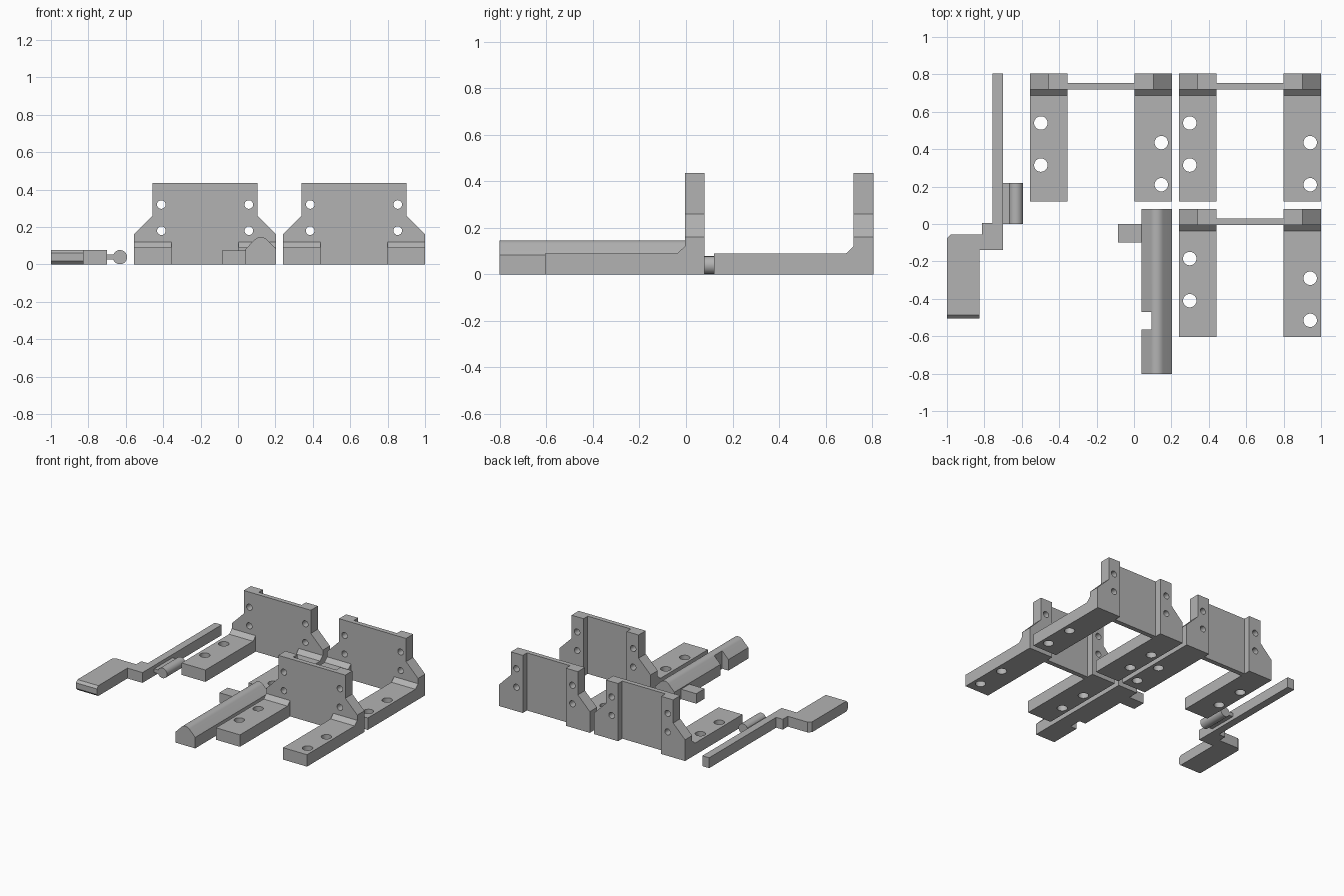
import bpy, bmesh, math
from mathutils import Matrix, Vector

if "Cube" in bpy.data.objects:
    bpy.data.objects.remove(bpy.data.objects["Cube"])

grey = bpy.data.materials.new("plain grey")
grey.diffuse_color = (0.45, 0.45, 0.45, 1)
grey.use_nodes = True
grey.node_tree.nodes["Principled BSDF"].inputs["Base Color"].default_value = grey.diffuse_color


def prism(name, pts, axis, lo, hi):
    """Extrude a 2D outline along an axis; pts hold the two other axes in order."""
    def place(p, d):
        return {"x": (d, p[0], p[1]), "y": (p[0], d, p[1]), "z": (p[0], p[1], d)}[axis]
    bm = bmesh.new()
    a = [bm.verts.new(place(p, lo)) for p in pts]
    b = [bm.verts.new(place(p, hi)) for p in pts]
    bm.faces.new(a)
    bm.faces.new(b[::-1])
    n = len(pts)
    for i in range(n):
        bm.faces.new((a[i], b[i], b[(i + 1) % n], a[(i + 1) % n]))
    bmesh.ops.recalc_face_normals(bm, faces=bm.faces)
    mesh = bpy.data.meshes.new(name)
    bm.to_mesh(mesh)
    bm.free()
    mesh.materials.append(grey)
    ob = bpy.data.objects.new(name, mesh)
    bpy.context.collection.objects.link(ob)
    return ob


def box(name, x0, x1, y0, y1, z0, z1):
    return prism(name, [(x0, y0), (x1, y0), (x1, y1), (x0, y1)], "z", z0, z1)


def disc(cx, cy, r, n=32):
    return [(cx + r * math.cos(2 * math.pi * i / n), cy + r * math.sin(2 * math.pi * i / n))
            for i in range(n)]


def boolean(ob, other, op):
    mod = ob.modifiers.new(op, "BOOLEAN")
    mod.operation, mod.solver, mod.object = op, "EXACT", other
    bpy.context.view_layer.objects.active = ob
    bpy.ops.object.modifier_apply(modifier=mod.name)
    bpy.data.objects.remove(other)


def smooth(ob):
    bpy.ops.object.select_all(action="DESELECT")
    ob.select_set(True)
    bpy.context.view_layer.objects.active = ob
    bpy.ops.object.shade_smooth_by_angle(angle=math.radians(30))


W, H = 0.76, 0.435


def bracket(name, x, y):
    # two L-shaped feet with a chamfered inner corner and a cut outer shoulder
    side = [(0, 0), (0.685, 0), (0.685, H), (0.6, H), (0.6, 0.12), (0.568, 0.09), (0, 0.09)]
    ob = box(name, 0.19, W - 0.19, 0.6, 0.635, 0, H)
    for mirror in (False, True):
        def mx(v):
            return W - v if mirror else v
        foot = prism("foot", side, "x", mx(0), mx(0.2))
        shoulder = [(-0.1, 0.16), (0, 0.16), (0.1, 0.26), (0.1, 0.5), (-0.1, 0.5)]
        boolean(foot, prism("cut", [(mx(u), v) for u, v in shoulder], "y", 0.5, 0.8),
                "DIFFERENCE")
        # wall holes and foot holes
        for z in (0.18, 0.32):
            boolean(foot, prism("cut", disc(mx(0.146), z, 0.023), "y", 0.5, 0.8), "DIFFERENCE")
        for hy in ((0.09, 0.315) if mirror else (0.195, 0.42)):
            boolean(foot, prism("cut", disc(mx(0.058), hy, 0.036), "z", -0.1, 0.2), "DIFFERENCE")
        boolean(ob, foot, "UNION")
    ob.data.transform(Matrix.Translation(Vector((x, y, 0))))
    smooth(ob)


bracket("left_bracket", -0.556, 0.12)
bracket("right_bracket", 0.24, 0.12)
bracket("front_bracket", 0.24, -0.605)

# round-topped slide bar with side notch and arm
cx, r = 0.1225, 0.046
arc = [(cx + r * math.cos(math.radians(a)), 0.1 + r * math.sin(math.radians(a)))
       for a in range(45, 136, 9)]
bar = prism("slide_bar", [(0.041, 0), (0.204, 0), (0.204, 0.083)] + arc + [(0.041, 0.083)],
            "y", -0.802, 0.08)
boolean(bar, box("cut", 0, 0.093, -0.565, -0.47, -0.1, 0.3), "DIFFERENCE")
boolean(bar, box("arm", -0.086, 0.06, -0.1, 0, 0, 0.075), "UNION")
smooth(bar)

# cranked lever
T = 0.078
lever = prism("lever", [(-0.757, 0.805), (-0.7, 0.805), (-0.7, -0.14), (-0.826, -0.14),
                        (-0.826, -0.505), (-1, -0.505), (-1, -0.077), (-0.978, -0.055),
                        (-0.812, -0.055), (-0.812, 0.005), (-0.757, 0.005)], "z", 0, T)
# chamfers on the grip end
for tri in ([(-0.487, T), (-0.505, 0.06), (-0.6, 0.06), (-0.6, 0.2), (-0.487, 0.2)],
            [(-0.487, 0), (-0.505, 0.018), (-0.6, 0.018), (-0.6, -0.2), (-0.487, -0.2)]):
    boolean(lever, prism("cut", tri, "x", -1.1, -0.8), "DIFFERENCE")
# hinge neck and pin
boolean(lever, box("neck", -0.72, -0.63, 0, 0.22, 0.025, 0.053), "UNION")
boolean(lever, prism("pin", disc(-0.631, 0.039, 0.038), "y", 0, 0.22), "UNION")
smooth(lever)
